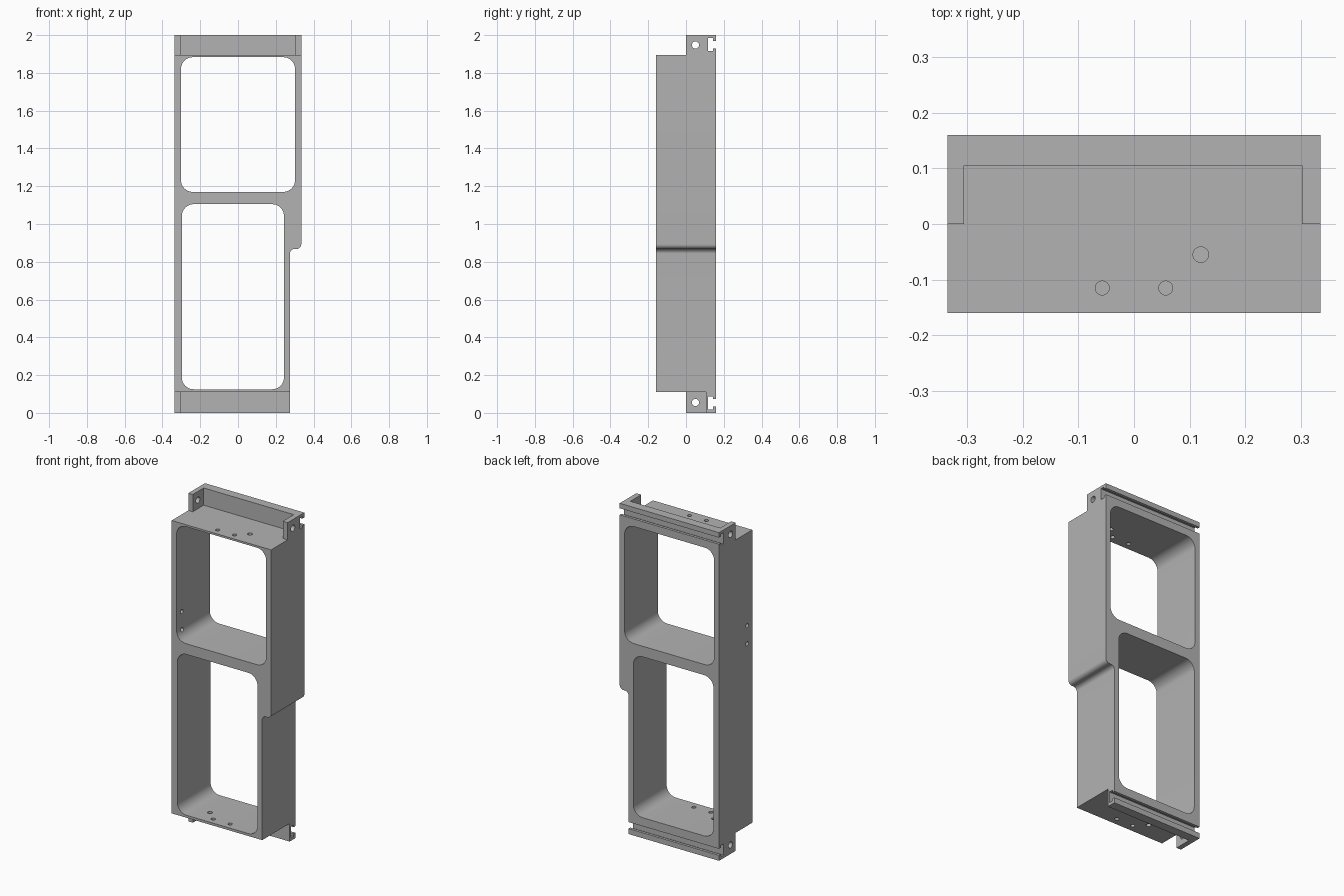
import bpy, bmesh, math

if "Cube" in bpy.data.objects:
    bpy.data.objects.remove(bpy.data.objects["Cube"], do_unlink=True)

grey = bpy.data.materials.new("matte grey")
grey.use_nodes = True
COLOUR = (0.45, 0.45, 0.45, 1)
grey.diffuse_color = COLOUR
grey.node_tree.nodes["Principled BSDF"].inputs["Base Color"].default_value = COLOUR

PLACE = {"x": lambda p, d: (d, p[0], p[1]),
         "y": lambda p, d: (p[0], d, p[1]),
         "z": lambda p, d: (p[0], p[1], d)}


def prism(name, points, axis, start, end):
    """Extrude a flat outline along one axis."""
    bm = bmesh.new()
    near = [bm.verts.new(PLACE[axis](p, start)) for p in points]
    far = [bm.verts.new(PLACE[axis](p, end)) for p in points]
    bm.faces.new(near)
    bm.faces.new(far[::-1])
    for i in range(len(points)):
        j = (i + 1) % len(points)
        bm.faces.new((near[i], far[i], far[j], near[j]))
    bmesh.ops.recalc_face_normals(bm, faces=bm.faces)
    mesh = bpy.data.meshes.new(name)
    bm.to_mesh(mesh)
    bm.free()
    mesh.materials.append(grey)
    obj = bpy.data.objects.new(name, mesh)
    bpy.context.collection.objects.link(obj)
    return obj


def arc(cx, cz, r, a0, a1, steps=10):
    angles = [math.radians(a0 + (a1 - a0) * i / steps) for i in range(steps + 1)]
    return [(cx + r * math.cos(a), cz + r * math.sin(a)) for a in angles]


def rounded_rect(x0, x1, z0, z1, r):
    return (arc(x1 - r, z1 - r, r, 0, 90) + arc(x0 + r, z1 - r, r, 90, 180)
            + arc(x0 + r, z0 + r, r, 180, 270) + arc(x1 - r, z0 + r, r, 270, 360))


def drill(axis, u, v, r, start, end):
    return prism("hole_cutter", arc(u, v, r, 0, 360, 24)[:-1], axis, start, end)


def rect(u0, u1, v0, v1):
    return [(u0, v0), (u1, v0), (u1, v1), (u0, v1)]


def finish(obj, cutters=()):
    """Cut every opening, bake the result and shade it."""
    for cutter in cutters:
        mod = obj.modifiers.new("cut", "BOOLEAN")
        mod.operation = "DIFFERENCE"
        mod.solver = "EXACT"
        mod.object = cutter
    if cutters:
        graph = bpy.context.evaluated_depsgraph_get()
        baked = bpy.data.meshes.new_from_object(obj.evaluated_get(graph))
        obj.modifiers.clear()
        obj.data = baked
        for cutter in cutters:
            bpy.data.objects.remove(cutter, do_unlink=True)
    bpy.ops.object.select_all(action="DESELECT")
    obj.select_set(True)
    bpy.context.view_layer.objects.active = obj
    bpy.ops.object.shade_smooth_by_angle(angle=math.radians(30))


LEFT, RIGHT, NARROW = -0.335, 0.335, 0.275
FRONT, BACK = -0.16, 0.16
BASE, TOP, STEP, R = 0.11, 1.895, 0.868, 0.025

# Main frame, with a rounded step on one side and two large windows
outline = ([(LEFT, BASE), (NARROW, BASE)]
           + arc(NARROW + R, STEP - R, R, 180, 90)
           + arc(RIGHT - R, STEP + R, R, -90, 0)
           + [(RIGHT, TOP), (LEFT, TOP)])
frame = prism("frame", outline, "y", FRONT, BACK)
cutters = [
    prism("upper_window", rounded_rect(-0.302, 0.302, 1.17, 1.883, 0.062), "y", -0.3, 0.3),
    prism("lower_window", rounded_rect(-0.297, 0.243, 0.125, 1.105, 0.062), "y", -0.3, 0.3),
]

# Screw holes in the top plate, the mirrored set in the floor, two in the side
middle = (LEFT + NARROW) / 2
for dx, y, r in ((-0.057, -0.115, 0.0125), (0.057, -0.115, 0.0125), (0.12, -0.055, 0.014)):
    cutters.append(drill("z", dx, y, r, 1.85, 1.95))
    cutters.append(drill("z", middle - dx, y, r, 0.05, 0.16))
for z in (1.22, 1.33):
    cutters.append(drill("x", -0.11, z, 0.0125, -0.4, -0.25))
finish(frame, cutters)


# Slotted rails along the back edge
def rail(name, z0, z1, x1):
    mid = (z0 + z1) / 2 + (0.002 if z0 > 1 else -0.002)
    mouth, slot = 0.02, 0.034
    profile = [(0.105, z0), (BACK, z0), (BACK, mid - mouth), (0.143, mid - mouth),
               (0.143, mid - slot), (0.117, mid - slot), (0.117, mid + slot),
               (0.143, mid + slot), (0.143, mid + mouth), (BACK, mid + mouth),
               (BACK, z1), (0.105, z1)]
    finish(prism(name, profile, "x", LEFT, x1))


rail("top_rail", TOP, 2.0, RIGHT)
rail("bottom_rail", 0.0, BASE, NARROW)

# Drilled ears in front of the rails
for name, x0, x1, z0, z1 in (("top_right_ear", LEFT, -0.305, TOP, 2.0),
                             ("top_left_ear", 0.302, RIGHT, TOP, 2.0),
                             ("bottom_right_ear", LEFT, -0.305, 0.0, BASE)):
    ear = prism(name, rect(0.0, 0.105, z0, z1), "x", x0, x1)
    hole = drill("x", 0.05, (z0 + z1) / 2, 0.019, x0 - 0.1, x1 + 0.1)
    finish(ear, [hole])
